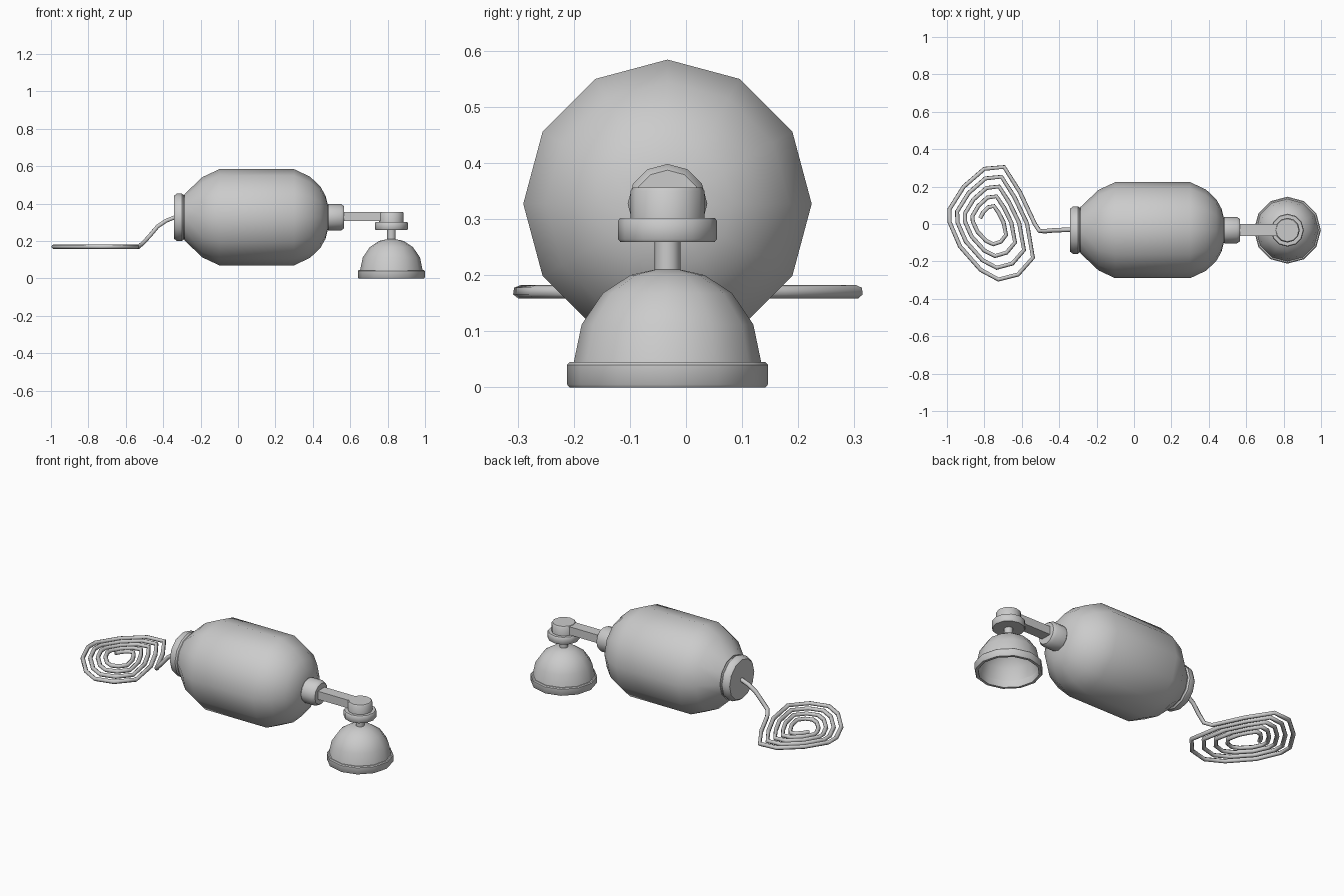
import bpy, bmesh, math
from mathutils import Vector, Matrix

if "Cube" in bpy.data.objects:
    bpy.data.objects.remove(bpy.data.objects["Cube"])

AXIS_Y = -0.033
BAG_Z = 0.327
MASK_X = 0.82


def finish(name, bm, angle=40):
    bmesh.ops.remove_doubles(bm, verts=bm.verts, dist=1e-5)
    bmesh.ops.recalc_face_normals(bm, faces=bm.faces)
    me = bpy.data.meshes.new(name)
    bm.to_mesh(me)
    bm.free()
    ob = bpy.data.objects.new(name, me)
    bpy.context.collection.objects.link(ob)
    bpy.ops.object.select_all(action='DESELECT')
    ob.select_set(True)
    bpy.context.view_layer.objects.active = ob
    bpy.ops.object.shade_smooth_by_angle(angle=math.radians(angle))
    return ob


def lathe(name, profile, origin, along_x=False, sides=12):
    """Spin (height, radius) pairs about z, or about x."""
    bm = bmesh.new()
    rings = []
    for h, r in profile:
        ring = []
        for i in range(sides):
            a = 2 * math.pi * i / sides
            u, v = r * math.cos(a), r * math.sin(a)
            p = Vector((h, u, v)) if along_x else Vector((u, v, h))
            ring.append(bm.verts.new(p + Vector(origin)))
        rings.append(ring)
    for a, b in zip(rings, rings[1:]):
        for i in range(sides):
            j = (i + 1) % sides
            bm.faces.new((a[i], a[j], b[j], b[i]))
    for ring, (h, r) in ((rings[0], profile[0]), (rings[-1], profile[-1])):
        if r > 0.001:
            bm.faces.new(ring)
    return finish(name, bm)


# Squeeze bag, its rear cap and front collar
bag_axis = (0, AXIS_Y, BAG_Z)
lathe("squeeze_bag", [(-0.285, 0.125), (-0.19, 0.215), (-0.10, 0.257), (0.30, 0.257),
                      (0.385, 0.217), (0.44, 0.165), (0.468, 0.115), (0.482, 0.06)], bag_axis, True)
lathe("rear_cap", [(-0.342, 0.115), (-0.326, 0.127), (-0.30, 0.127), (-0.292, 0.12),
                   (-0.28, 0.12)], bag_axis, True)
lathe("front_collar", [(0.472, 0.06), (0.484, 0.071), (0.55, 0.071), (0.566, 0.06)],
      bag_axis, True)

# Valve arm
bm = bmesh.new()
bmesh.ops.create_cube(bm, size=1, matrix=Matrix.Translation((0.675, AXIS_Y, 0.33))
                      @ Matrix.Diagonal((0.25, 0.064, 0.048, 1)))
finish("valve_arm", bm)

# Valve head, flange and stem above the mask
mask_axis = (MASK_X, AXIS_Y, 0)
lathe("valve_head", [(0.295, 0.066), (0.35, 0.066), (0.356, 0.061)], mask_axis)
lathe("valve_flange", [(0.259, 0.084), (0.264, 0.088), (0.297, 0.088), (0.302, 0.084)], mask_axis)
lathe("valve_stem", [(0.20, 0.023), (0.262, 0.023)], mask_axis)

# Hollow face mask and cushion rim
dome = [(0.04, 0.168), (0.112, 0.153), (0.168, 0.115), (0.20, 0.066), (0.21, 0.022), (0.21, 0.0)]
inner = [(h - 0.008 if h > 0.05 else h, max(r - 0.008, 0)) for h, r in reversed(dome)]
lathe("mask_dome", dome + inner + [dome[0]], mask_axis).data.update()
rim = [(0, 0.16), (0, 0.175), (0.005, 0.179), (0.04, 0.179), (0.045, 0.174), (0.045, 0.16)]
bm = bmesh.new()
bm.from_mesh(lathe("mask_rim", rim + [rim[0]], mask_axis).data)
# remove the disc caps so that the mask stays open underneath
for name in ("mask_rim", "mask_dome"):
    me = bpy.data.objects[name].data
    bm.clear()
    bm.from_mesh(me)
    bmesh.ops.delete(bm, geom=[f for f in bm.faces if len(f.verts) > 4], context='FACES_ONLY')
    bm.to_mesh(me)
bm.free()

# Oxygen hose: drops from the cap, then winds inward
path = [(-0.33, -0.03, 0.33), (-0.385, -0.032, 0.308), (-0.43, -0.034, 0.278),
        (-0.47, -0.038, 0.23), (-0.505, -0.038, 0.192)]
loop = [(-0.53, 0.0), (-0.61, 0.17), (-0.695, 0.305), (-0.80, 0.295), (-0.91, 0.20),
        (-0.986, 0.08), (-0.986, 0.01), (-0.93, -0.12), (-0.82, -0.245), (-0.725, -0.297),
        (-0.62, -0.27), (-0.54, -0.18)]
cx, cy, shrink = -0.77, 0.015, 0.175
n = len(loop)
for k in range(int(n * 4.5)):
    x, y = loop[k % n]
    s = (1 - shrink * k / n) / (1 - shrink * (k % n) / n)
    path.append((cx + (x - cx) * s, cy + (y - cy) * s, 0.17))
cu = bpy.data.curves.new("hose_path", 'CURVE')
cu.dimensions = '3D'
cu.bevel_depth = 0.012
cu.bevel_resolution = 1
cu.use_fill_caps = True
sp = cu.splines.new('POLY')
sp.points.add(len(path) - 1)
for p, co in zip(sp.points, path):
    p.co = (*co, 1)
hose = bpy.data.objects.new("oxygen_hose", cu)
bpy.context.collection.objects.link(hose)
